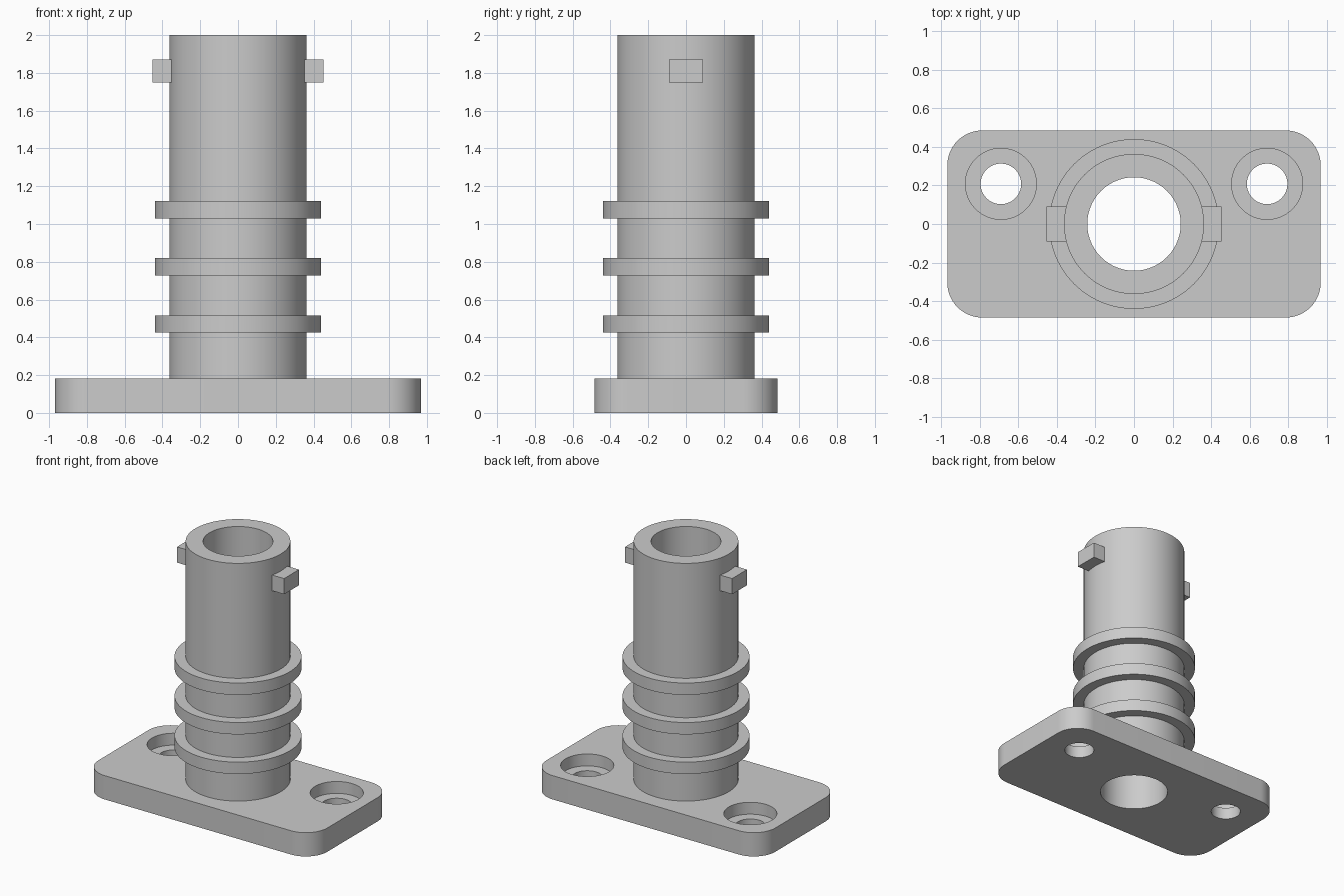
import bpy, bmesh
from math import tau
from mathutils import Matrix, Vector

if "Cube" in bpy.data.objects:
    bpy.data.objects.remove(bpy.data.objects["Cube"])

PLATE_TOP = 0.182
BORE_R, TUBE_R, RING_R = 0.242, 0.363, 0.44
SEGMENTS = 96

grey = bpy.data.materials.new("plain grey")
grey.use_nodes = True
colour = (0.6, 0.6, 0.6, 1)
grey.diffuse_color = colour
grey.node_tree.nodes["Principled BSDF"].inputs["Base Color"].default_value = colour


def finish(name, bm):
    """Turn a bmesh into a named grey object."""
    bmesh.ops.recalc_face_normals(bm, faces=bm.faces)
    mesh = bpy.data.meshes.new(name)
    bm.to_mesh(mesh)
    bm.free()
    mesh.materials.append(grey)
    obj = bpy.data.objects.new(name, mesh)
    bpy.context.collection.objects.link(obj)
    return obj


def smooth(obj):
    bpy.ops.object.select_all(action='DESELECT')
    obj.select_set(True)
    bpy.context.view_layer.objects.active = obj
    bpy.ops.object.shade_smooth_by_angle(angle=0.5)


def box(low, high):
    bm = bmesh.new()
    low, high = Vector(low), Vector(high)
    place = Matrix.Translation((low + high) / 2) @ Matrix.Diagonal((*(high - low), 1))
    bmesh.ops.create_cube(bm, size=1, matrix=place)
    return bm


def drill(target, x, y, radius, bottom, top):
    """Cut a vertical round hole between two heights."""
    bm = bmesh.new()
    bmesh.ops.create_cone(bm, cap_ends=True, segments=SEGMENTS, radius1=radius,
                          radius2=radius, depth=top - bottom,
                          matrix=Matrix.Translation((x, y, (top + bottom) / 2)))
    cutter = finish("hole_cutter", bm)
    cutter.hide_render = True
    cut = target.modifiers.new("hole", 'BOOLEAN')
    cut.operation, cut.solver, cut.object = 'DIFFERENCE', 'EXACT', cutter
    bpy.context.view_layer.objects.active = target
    bpy.ops.object.modifier_apply(modifier=cut.name)
    bpy.data.objects.remove(cutter)


# Mounting plate with rounded corners
bm = box((-0.968, -0.485, 0), (0.968, 0.485, PLATE_TOP))
uprights = [e for e in bm.edges if abs(e.verts[0].co.z - e.verts[1].co.z) > 0.1]
bmesh.ops.bevel(bm, geom=uprights, offset=0.182, segments=16, profile=0.5, affect='EDGES')
plate = finish("mounting_plate", bm)

# Centre bore and two counterbored screw holes
drill(plate, 0, 0, BORE_R, -0.1, 0.3)
for side in (-1, 1):
    drill(plate, side * 0.69, 0.208, 0.105, -0.1, 0.3)
    drill(plate, side * 0.69, 0.208, 0.184, 0.091, 0.3)
smooth(plate)

# Hollow barrel with three collars, turned from one profile
profile = [(TUBE_R, PLATE_TOP)]
for z in (0.425, 0.728, 1.03):
    profile += [(TUBE_R, z), (RING_R, z), (RING_R, z + 0.091), (TUBE_R, z + 0.091)]
profile += [(TUBE_R, 2), (BORE_R, 2), (BORE_R, PLATE_TOP)]
bm = bmesh.new()
verts = [bm.verts.new((r, 0, z)) for r, z in profile]
edges = [bm.edges.new(pair) for pair in zip(verts, verts[1:])]
bmesh.ops.spin(bm, geom=verts + edges, cent=(0, 0, 0), axis=(0, 0, 1),
               angle=tau, steps=SEGMENTS, use_merge=True)
bmesh.ops.remove_doubles(bm, verts=bm.verts, dist=0.0001)
smooth(finish("barrel", bm))

# Locking lugs on both sides near the top
for name, side in (("left_lug", 1), ("right_lug", -1)):
    inner, outer = sorted((side * 0.34, side * 0.453))
    finish(name, box((inner, -0.09, 1.75), (outer, 0.09, 1.87)))
